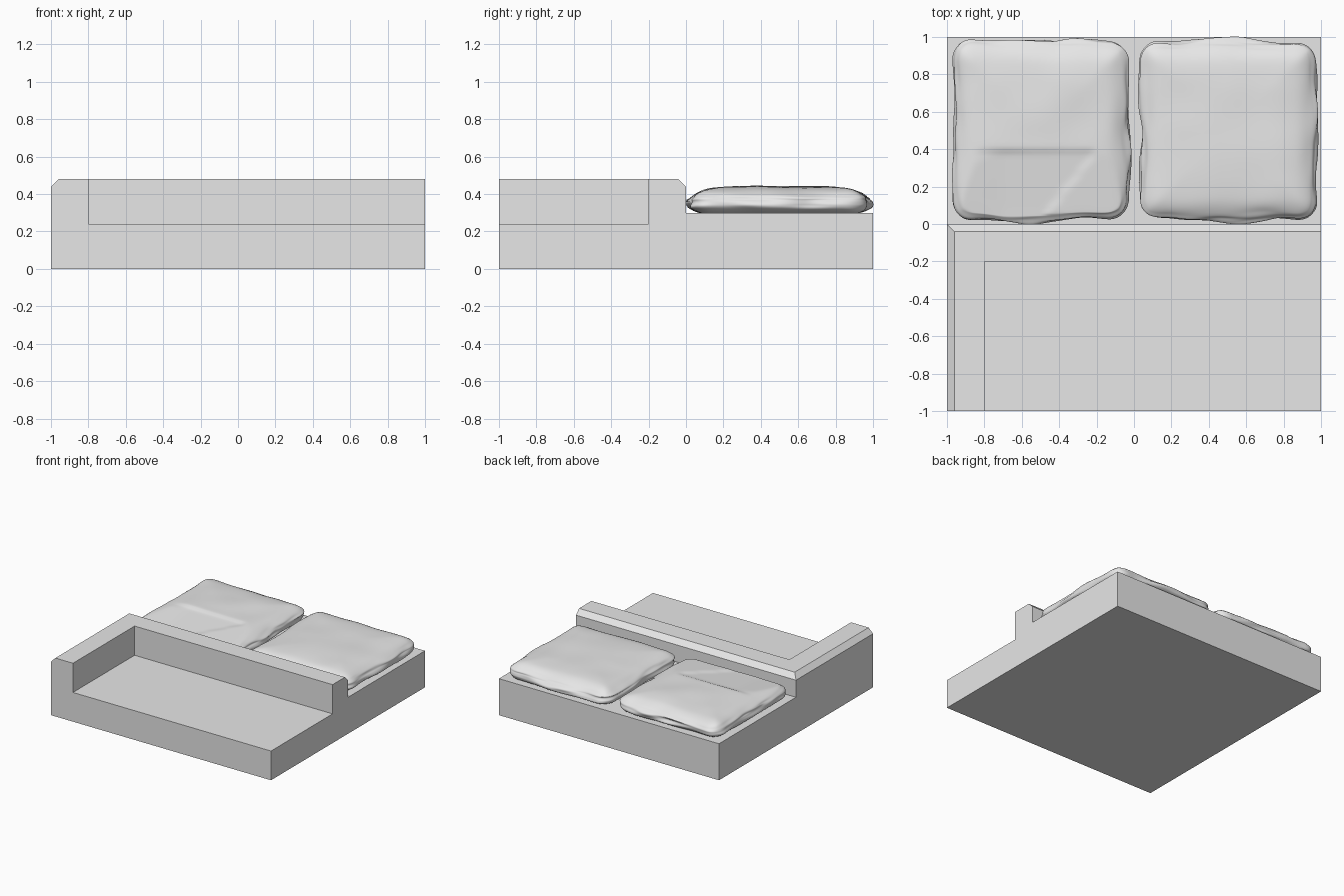
import bpy, bmesh
from mathutils import Vector, noise

cube = bpy.data.objects.get("Cube")
if cube:
    bpy.data.objects.remove(cube)

# One plain grey for everything
grey = bpy.data.materials.new("stone grey")
grey.use_nodes = True
COLOUR = (0.8, 0.8, 0.8, 1)
grey.diffuse_color = COLOUR
grey.node_tree.nodes["Principled BSDF"].inputs["Base Color"].default_value = COLOUR


def add_object(name, bm):
    bmesh.ops.recalc_face_normals(bm, faces=bm.faces[:])
    mesh = bpy.data.meshes.new(name)
    bm.to_mesh(mesh)
    bm.free()
    mesh.materials.append(grey)
    obj = bpy.data.objects.new(name, mesh)
    bpy.context.collection.objects.link(obj)
    return obj


def raise_faces(bm, faces, height, keep=False):
    """Extrude faces upward as one region and return the new top faces."""
    result = bmesh.ops.extrude_face_region(bm, geom=faces, use_keep_orig=keep)["geom"]
    verts = [g for g in result if isinstance(g, bmesh.types.BMVert)]
    if not keep:
        bmesh.ops.delete(bm, geom=[f for f in faces if f.is_valid], context="FACES")
    bmesh.ops.translate(bm, verts=verts, vec=(0, 0, height))
    return [g for g in result if isinstance(g, bmesh.types.BMFace)]


def build_base():
    """Square slab with a low floor, an L-shaped kerb and a bed for the pavers."""
    bm = bmesh.new()
    plans = [
        [(-0.8, -1), (1, -1), (1, -0.2), (-0.8, -0.2)],                    # floor
        [(-1, -1), (-0.8, -1), (-0.8, -0.2), (1, -0.2), (1, 0), (-1, 0)],  # kerb
        [(-1, 0), (1, 0), (1, 1), (-1, 1)],                                # bed
    ]
    faces = [bm.faces.new([bm.verts.new((x, y, 0)) for x, y in p]) for p in plans]
    bmesh.ops.remove_doubles(bm, verts=bm.verts[:], dist=0.001)
    tops = raise_faces(bm, bm.faces[:], 0.24, keep=True)
    tops = [f for f in tops if f.calc_center_median().z > 0.239]
    upper = [f for f in tops if min(v.co.x for v in f.verts) < -0.9]
    upper = raise_faces(bm, upper, 0.06)
    kerb = [f for f in upper if max(v.co.y for v in f.verts) < 0.5]
    raise_faces(bm, kerb, 0.18)
    bmesh.ops.recalc_face_normals(bm, faces=bm.faces[:])
    bmesh.ops.dissolve_limit(bm, angle_limit=0.01, verts=bm.verts[:], edges=bm.edges[:])

    # Chamfer the two outer top edges of the kerb
    rim = [e for e in bm.edges if all(v.co.z > 0.47 for v in e.verts)
           and (all(v.co.x < -0.99 for v in e.verts)
                or all(abs(v.co.y) < 0.01 for v in e.verts))]
    bmesh.ops.bevel(bm, geom=rim, offset=0.04, segments=1, affect="EDGES")
    return add_object("kerb_base", bm)


def build_paver(name, centre_x, seed, chipped):
    """Worn rounded block with a domed top, wavy rim and grooved sides."""
    bm = bmesh.new()
    bmesh.ops.create_cube(bm, size=2)
    bmesh.ops.subdivide_edges(bm, edges=bm.edges[:], cuts=47, use_grid_fill=True)
    half = Vector((0.47, 0.475, 0.07))
    radius = Vector((0.11, 0.11, 0.055))
    offset = Vector((seed, seed * 2, seed * 3))
    for v in bm.verts:
        # Round the box: pull everything outside the inner core onto an ellipsoid
        core, d = Vector(), Vector()
        for i in range(3):
            p = v.co[i] * half[i]
            limit = half[i] - radius[i]
            core[i] = max(-limit, min(limit, p))
            d[i] = (p - core[i]) / radius[i]
        if d.length > 0:
            d.normalize()
        co = core + Vector(d[i] * radius[i] for i in range(3))
        x, y, z = co

        # Waves around the outline, and grooves running along the sides
        side = Vector((x, y, 0)).length
        wave = noise.noise(Vector((x * 4, y * 4, z * 6)) + offset) * 0.022
        groove = noise.noise(Vector((x * 5, y * 5, z * 32)) + offset) * 0.016
        edge = max(abs(x), abs(y)) / half.x
        spread = 1 + (wave + groove - 0.012 * z / half.z) * edge ** 6 / max(side, 0.3)
        co.x, co.y = x * spread, y * spread

        # Dome and gentle bumps on top
        if z > 0:
            lift = z / half.z
            co.z += lift * (0.008 - 0.03 * edge ** 4
                            + 0.008 * noise.noise(Vector((x * 4, y * 4, seed))))
            if chipped:
                # Two worn hollows meeting at a diagonal ridge
                slump = 0.075 - 0.10 * max(0, -0.1 - y - 0.5 * max(0, -0.2 - x))
                corner = 0.078 - 0.13 * max(0, (x - 0.05) * 0.75 - (y + 0.42) * 0.6)
                ridge = min(slump, corner) if x > 0.05 + (y + 0.42) * 0.8 else slump - 0.008
                if y < -0.1:
                    co.z = min(co.z, max(ridge, z * 0.5))
        v.co = co + Vector((centre_x, 0.5, 0.362))
    for _ in range(2):
        bmesh.ops.smooth_vert(bm, verts=bm.verts[:], factor=0.4, use_axis_x=True,
                              use_axis_y=True, use_axis_z=True)
    for f in bm.faces:
        f.smooth = True
    return add_object(name, bm)


build_base()
build_paver("right_paver", -0.5, 3.7, True)
build_paver("left_paver", 0.505, 8.2, False)
